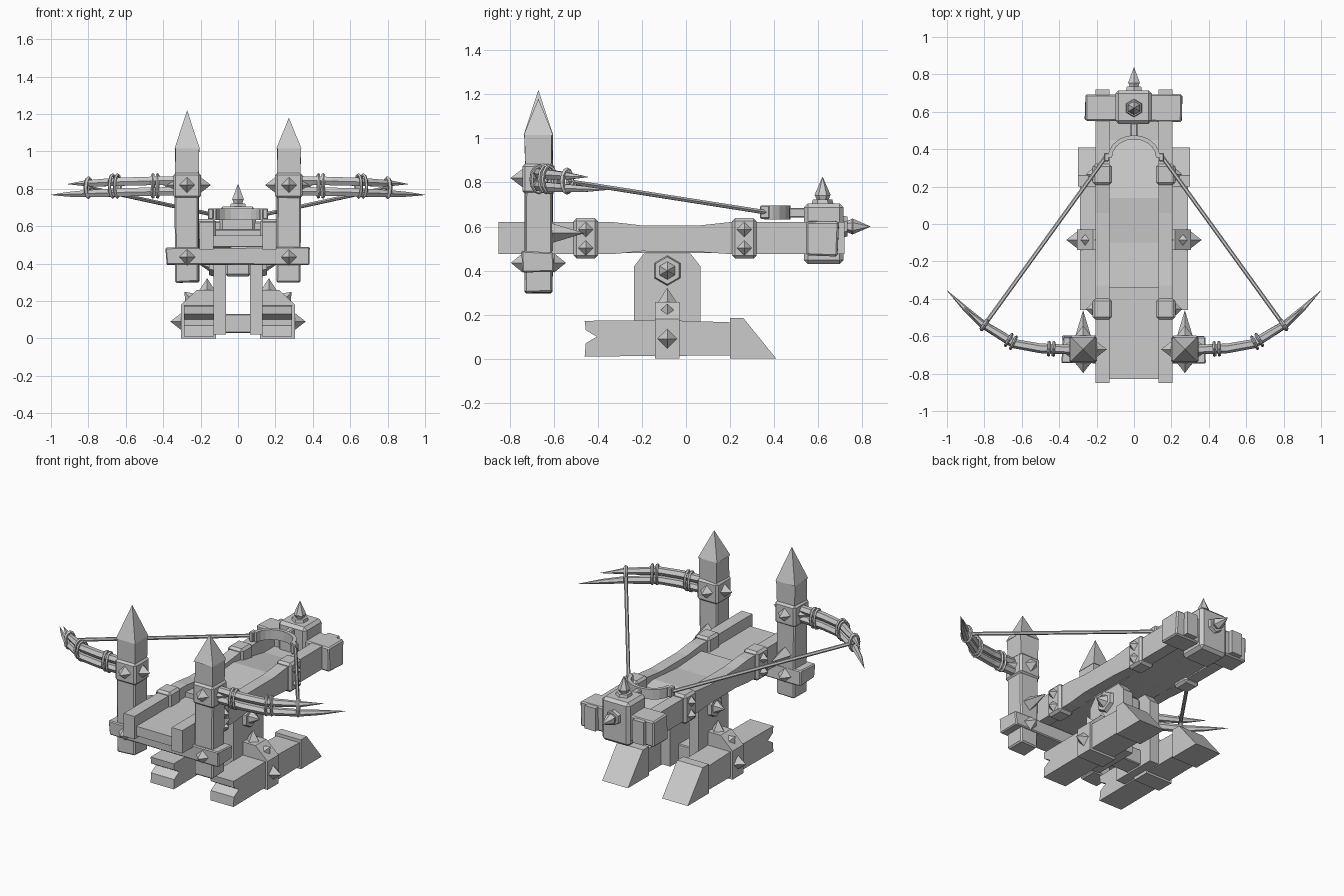
import bpy, bmesh, math, random
from mathutils import Vector

random.seed(4)
cube = bpy.data.objects.get("Cube")
if cube:
    bpy.data.objects.remove(cube, do_unlink=True)

grey = bpy.data.materials.new("plain grey")
grey.use_nodes = True
COLOUR = (0.6, 0.6, 0.6, 1)
grey.diffuse_color = COLOUR
grey.node_tree.nodes["Principled BSDF"].inputs["Base Color"].default_value = COLOUR


def finish(name, bm):
    bmesh.ops.recalc_face_normals(bm, faces=bm.faces)
    mesh = bpy.data.meshes.new(name)
    bm.to_mesh(mesh)
    bm.free()
    mesh.materials.append(grey)
    obj = bpy.data.objects.new(name, mesh)
    bpy.context.collection.objects.link(obj)
    return obj


def box(name, x, y, z, bevel=0.0, rough=0.0):
    """Box from three (low, high) ranges, with optional chamfer and hewn corners."""
    bm = bmesh.new()
    bmesh.ops.create_cube(bm, size=1)
    for v in bm.verts:
        for i, (a, b) in enumerate((x, y, z)):
            v.co[i] = (a + b) / 2 + v.co[i] * (b - a) + random.uniform(-rough, rough)
    if bevel:
        bmesh.ops.bevel(bm, geom=bm.edges[:], offset=bevel, segments=1, affect='EDGES')
    return finish(name, bm)


def prism(name, profile, axis, low, high):
    """Extrude a profile along x (points are y, z) or along y (points are x, z)."""
    bm = bmesh.new()
    def place(p, t):
        return (t, p[0], p[1]) if axis == 'x' else (p[0], t, p[1])
    ring = [bm.verts.new(place(p, low)) for p in profile]
    face = bm.faces.new(ring)
    ext = bmesh.ops.extrude_face_region(bm, geom=[face])
    step = Vector(place((0, 0), high - low))
    bmesh.ops.translate(bm, vec=step, verts=[g for g in ext['geom'] if isinstance(g, bmesh.types.BMVert)])
    return finish(name, bm)


def spike(name, base, direction, radius, length, sides=4, tip=0.0):
    bm = bmesh.new()
    bmesh.ops.create_cone(bm, cap_ends=True, segments=sides, radius1=radius, radius2=tip, depth=length)
    d = Vector(direction).normalized()
    bmesh.ops.translate(bm, vec=(0, 0, length / 2), verts=bm.verts)
    bmesh.ops.transform(bm, matrix=d.to_track_quat('Z', 'Y').to_matrix().to_4x4(), verts=bm.verts)
    bmesh.ops.translate(bm, vec=base, verts=bm.verts)
    return finish(name, bm)


def tube(name, points, radii, sides=6, flat=1.0):
    """Tapered tube through points."""
    bm = bmesh.new()
    pts = [Vector(p) for p in points]
    rings = []
    for i, p in enumerate(pts):
        t = (pts[min(i + 1, len(pts) - 1)] - pts[max(i - 1, 0)]).normalized()
        side = t.cross(Vector((0, 0, 1))).normalized()
        up = side.cross(t)
        angles = [2 * math.pi * k / sides for k in range(sides)]
        rings.append([bm.verts.new(p + radii[i] * (side * math.cos(a) + up * math.sin(a) * flat)) for a in angles])
    for a, b in zip(rings, rings[1:]):
        for k in range(sides):
            n = (k + 1) % sides
            bm.faces.new((a[k], a[n], b[n], b[k]))
    bm.faces.new(rings[0])
    bm.faces.new(rings[-1])
    return finish(name, bm)


def tie(name, centre, tangent, wide, tall, thick=0.009):
    """Elliptical rope loop standing across a limb."""
    t = Vector(tangent).normalized()
    side = t.cross(Vector((0, 0, 1)))
    bm = bmesh.new()
    n, m = 12, 5
    grid = []
    for i in range(n):
        a = 2 * math.pi * i / n
        out = side * math.cos(a) + Vector((0, 0, math.sin(a)))
        mid = Vector(centre) + side * math.cos(a) * wide + Vector((0, 0, math.sin(a) * tall))
        grid.append([bm.verts.new(mid + thick * (out * math.cos(b) + t * math.sin(b)))
                     for b in (2 * math.pi * j / m for j in range(m))])
    for i in range(n):
        for j in range(m):
            p, q = grid[i], grid[(i + 1) % n]
            bm.faces.new((p[j], p[(j + 1) % m], q[(j + 1) % m], q[j]))
    return finish(name, bm)


for s, side in ((1, "left"), (-1, "right")):
    def span(a, b):
        return (min(s * a, s * b), max(s * a, s * b))

    # Long side rail: straight ends, slightly bowed middle
    rail = [(-0.85, 0.475), (-0.33, 0.475), (-0.2, 0.488), (0.06, 0.485), (0.2, 0.475), (0.72, 0.475),
            (0.72, 0.62), (0.2, 0.62), (0.06, 0.605), (-0.2, 0.605), (-0.33, 0.62), (-0.85, 0.62)]
    prism(side + "_rail", rail, 'x', *span(0.13, 0.205))
    for y in (-0.455, 0.265):
        box(side + "_rail_collar", span(0.118, 0.222), (y - 0.056, y + 0.056), (0.455, 0.638), 0.014)
        for z in (0.503, 0.587):
            spike(side + "_rail_stud", (s * 0.222, y, z), (s, 0, 0), 0.034, 0.035)

    # Front tower
    px, py = s * 0.272, -0.67
    top = 1.18 if s > 0 else 1.22
    box(side + "_tower_shaft", (px - 0.064, px + 0.064), (py - 0.064, py + 0.064), (0.3, 0.78), 0.008, 0.004)
    box(side + "_tower_head", (px - 0.062, px + 0.062), (py - 0.062, py + 0.062), (0.86, 1.02), 0, 0.004)
    point = spike(side + "_tower_point", (px, py, 1.015), (0, 0, 1), 0.095, top - 1.015)
    for v in point.data.vertices:
        x, y = v.co.x - px, v.co.y - py
        v.co.x, v.co.y = px + (x - y) * 0.707, py + (x + y) * 0.707
    box(side + "_tower_collar", (px - 0.073, px + 0.073), (py - 0.073, py + 0.073), (0.75, 0.885), 0.012)
    for d in ((1, 0, 0), (-1, 0, 0), (0, 1, 0), (0, -1, 0)):
        spike(side + "_tower_stud", Vector((px, py, 0.82)) + 0.072 * Vector(d), d, 0.042, 0.055)
    for d in (-1, 1):
        spike(side + "_beam_stud", (px, py + 0.07 * d, 0.435), (0, d, 0), 0.045, 0.055)
    spike(side + "_tower_brace_spike", (px, py + 0.06, 0.57), (0, 1, 0), 0.045, 0.15)

    # Pivot cheek with hexagonal bolt
    cheek = [(-0.235, 0.02), (0.065, 0.02), (0.065, 0.42), (0.02, 0.478), (-0.19, 0.478), (-0.235, 0.42)]
    prism(side + "_pivot_cheek", cheek, 'x', *span(0.065, 0.132))
    spike(side + "_pivot_bolt", (s * 0.125, -0.085, 0.4), (s, 0, 0), 0.07, 0.03, 6, 0.062)
    spike(side + "_pivot_bolt_point", (s * 0.153, -0.085, 0.4), (s, 0, 0), 0.042, 0.06, 6)

    # Ground skid with notched front and wedge heel
    skid = [(-0.46, 0.01), (0.21, 0.015), (0.21, 0.165), (-0.1, 0.175), (-0.46, 0.172), (-0.455, 0.13), (-0.405, 0.1), (-0.455, 0.07)]
    prism(side + "_skid", skid, 'x', *span(0.128, 0.29))
    heel = [(0.2, 0.0), (0.41, 0.0), (0.26, 0.185), (0.2, 0.185)]
    prism(side + "_skid_heel", heel, 'x', *span(0.12, 0.3))
    collar = [(s * 0.118, 0.0), (s * 0.305, 0.0), (s * 0.305, 0.18), (s * 0.22, 0.258), (s * 0.118, 0.258)]
    prism(side + "_skid_collar", collar, 'y', -0.14, -0.03)
    spike(side + "_skid_stud", (s * 0.304, -0.085, 0.09), (s, 0, 0), 0.045, 0.058)
    spike(side + "_skid_top_stud", (s * 0.165, -0.085, 0.257), (0, 0, 1), 0.042, 0.065)
    spike(side + "_skid_corner_stud", (s * 0.26, -0.085, 0.22), (s, 0, 1.1), 0.03, 0.04)

    # Twin bow limbs, bound by rope ties
    path = [(0.32, -0.672), (0.5, -0.665), (0.64, -0.64), (0.72, -0.59), (0.81, -0.535), (0.9, -0.455), (1.0, -0.355)]
    low = [(s * x, y, 0.787 - 0.02 * i / 6) for i, (x, y) in enumerate(path)]
    tube(side + "_lower_limb", low, (0.026, 0.026, 0.025, 0.024, 0.021, 0.015, 0.001))
    high = [(s * x, y, 0.845 - 0.02 * i / 5) for i, (x, y) in enumerate(path[:5] + [(0.91, -0.445)])]
    tube(side + "_upper_limb", high, (0.026, 0.026, 0.025, 0.023, 0.018, 0.001))
    for x, y, dy in ((0.43, -0.668, 0.05), (0.455, -0.667, 0.05), (0.645, -0.635, 0.5), (0.67, -0.62, 0.6)):
        tie(side + "_limb_tie", (s * x, y, 0.815), (s, dy, 0), 0.034, 0.06)
    knot = (s * 0.8, -0.54, 0.806)
    tie(side + "_string_tie", knot, (s, 0.65, 0), 0.026, 0.05, 0.012)

    # Bowstring to the sling, with end lug
    tube(side + "_bowstring", [knot, (s * 0.15, 0.36, 0.665)], (0.011, 0.011))
    box(side + "_sling_lug", span(0.132, 0.16), (0.335, 0.38), (0.635, 0.695), 0.005)

# Front crossbeam, rough hewn
box("front_crossbeam", (-0.385, 0.38), (-0.745, -0.6), (0.39, 0.485), 0.006, 0.006)

# Projectile bed: front plank, raised middle, falling rear chute
bed = [(-0.83, 0.49), (-0.34, 0.48), (0.14, 0.48), (0.56, 0.485), (0.56, 0.53), (0.45, 0.53), (0.14, 0.585),
       (-0.1, 0.565), (-0.34, 0.58), (-0.34, 0.55), (-0.83, 0.55)]
prism("projectile_bed", bed, 'x', -0.132, 0.132)

# Axle and lower tie between the cheeks
box("pivot_axle", (-0.07, 0.07), (-0.15, -0.02), (0.33, 0.47), 0.015)
box("lower_tie", (-0.07, 0.07), (-0.14, -0.02), (0.03, 0.13), 0.005)

# Rear crossbeam and lock block
box("rear_crossbeam", (-0.262, 0.255), (0.55, 0.69), (0.465, 0.625), 0.008, 0.006)
box("lock_block", (-0.1, 0.095), (0.535, 0.715), (0.43, 0.705), 0.018)
for name, base, d in (("top", (0, 0.62, 0.7), (0, 0, 1)), ("rear", (0, 0.712, 0.6), (0, 1, 0))):
    base, axis = Vector(base), Vector(d)
    spike(name + "_finial_flange", base, d, 0.05, 0.022, 6, 0.044)
    spike(name + "_finial_neck", base + axis * 0.02, d, 0.026, 0.025, 6, 0.036)
    spike(name + "_finial_point", base + axis * 0.042, d, 0.037, 0.085, 6)

# Sling band: upright strip bent into an arc
arc = [(0.14 * math.cos(math.pi * i / 10), 0.355 + 0.12 * math.sin(math.pi * i / 10)) for i in range(11)]
bm = bmesh.new()
cols = []
for i, (x, y) in enumerate(arc):
    a = math.pi * i / 10
    ix, iy = x - 0.022 * math.cos(a), y - 0.022 * math.sin(a)
    cols.append([bm.verts.new(p) for p in ((x, y, 0.632), (x, y, 0.695), (ix, iy, 0.695), (ix, iy, 0.632))])
for a, b in zip(cols, cols[1:]):
    for k in range(4):
        bm.faces.new((a[k], a[(k + 1) % 4], b[(k + 1) % 4], b[k]))
bm.faces.new(cols[0])
bm.faces.new(cols[-1])
finish("sling_band", bm)
box("sling_latch", (-0.02, 0.02), (0.465, 0.545), (0.64, 0.685), 0.006)
